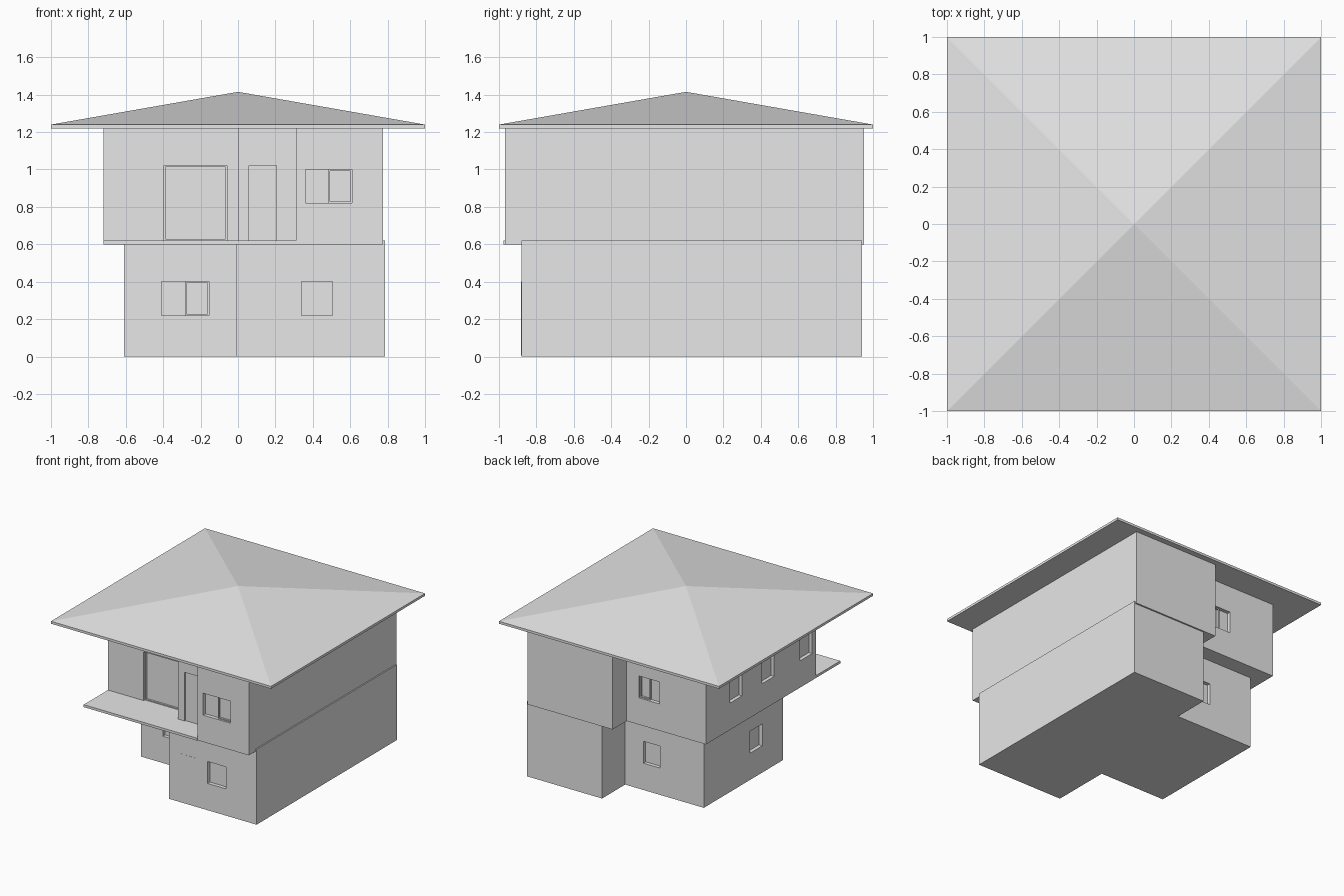
import bpy
import bmesh
from mathutils import Vector

old = bpy.data.objects.get("Cube")
if old:
    bpy.data.objects.remove(old, do_unlink=True)

# Single plain grey finish
grey = bpy.data.materials.new("plain_grey")
grey.use_nodes = True
colour = (0.8, 0.8, 0.8, 1)
grey.diffuse_color = colour
grey.node_tree.nodes["Principled BSDF"].inputs["Base Color"].default_value = colour


def finish(name, bm):
    bmesh.ops.recalc_face_normals(bm, faces=bm.faces)
    mesh = bpy.data.meshes.new(name)
    bm.to_mesh(mesh)
    bm.free()
    mesh.materials.append(grey)
    obj = bpy.data.objects.new(name, mesh)
    bpy.context.collection.objects.link(obj)
    return obj


def add_box(bm, lo, hi):
    made = bmesh.ops.create_cube(bm, size=1)["verts"]
    for v in made:
        v.co = Vector([(lo[i] + hi[i]) / 2 + v.co[i] * (hi[i] - lo[i]) for i in range(3)])


def prism(name, plan, bottom, top):
    """Extrude a floor plan outline upwards."""
    bm = bmesh.new()
    face = bm.faces.new([bm.verts.new((x, y, bottom)) for x, y in plan])
    up = bmesh.ops.extrude_face_region(bm, geom=[face])["geom"]
    if not face.is_valid or len(bm.faces) < len(plan) + 2:
        bm.faces.new([v for v in bm.verts if v not in up][:len(plan)])
    bmesh.ops.translate(bm, vec=(0, 0, top - bottom),
                        verts=[v for v in up if isinstance(v, bmesh.types.BMVert)])
    return finish(name, bm)


def wall_box(bm, side, wall, a, b, low, high, inner, outer):
    """Box on a wall; inner and outer are distances along its outward direction."""
    sign = 1 if side in ("back", "left") else -1
    if side == "left":
        sign = -1
    d = sorted((wall + sign * inner, wall + sign * outer))
    if side == "left":
        add_box(bm, (d[0], a, low), (d[1], b, high))
    else:
        add_box(bm, (a, d[0], low), (b, d[1], high))


def frame(bm, side, wall, a, b, low, high, w=0.008):
    """Four thin bars around a pane, set back in its opening."""
    depth = (-0.035, -0.015)
    for x in (a, b - w):
        wall_box(bm, side, wall, x, x + w, low, high, *depth)
    for z in (low, high - w):
        wall_box(bm, side, wall, a + w, b - w, z, z + w, *depth)


def fit_openings(storey, body, openings):
    """Cut recessed openings and fit their frames."""
    cuts, bars = bmesh.new(), bmesh.new()
    for side, wall, a, b, low, high, style in openings:
        depth = 0.01 if style == "door" else 0.03
        wall_box(cuts, side, wall, a, b, low, high, -depth, 0.02)
        if style == "full":
            frame(bars, side, wall, a, b, low, high)
        elif style == "sash":
            frame(bars, side, wall, (a + b) / 2, b, low, high)
    cutter = finish(storey + "_opening_cutter", cuts)
    cutter.hide_render = True
    cutter.hide_viewport = True
    cutter.display_type = "WIRE"
    mod = body.modifiers.new("openings", "BOOLEAN")
    mod.operation = "DIFFERENCE"
    mod.solver = "EXACT"
    mod.object = cutter
    finish(storey + "_window_frames", bars)


# Ground storey
ground = prism("ground_storey", [
    (-0.01, -0.88), (0.785, -0.88), (0.785, 0.94), (0.105, 0.94),
    (0.105, 0.64), (-0.61, 0.64), (-0.61, -0.39), (-0.01, -0.39)], 0, 0.619)
fit_openings("ground", ground, [
    ("front", -0.39, -0.41, -0.155, 0.22, 0.4, "sash"),
    ("front", -0.88, 0.34, 0.505, 0.22, 0.4, "plain"),
    ("back", 0.64, -0.21, -0.06, 0.22, 0.4, "plain"),
    ("left", -0.61, -0.12, 0.04, 0.22, 0.4, "plain")])

# Upper storey
upper = prism("upper_storey", [
    (-0.72, -0.66), (0, -0.66), (0, -0.78), (0.31, -0.78), (0.31, -0.967),
    (0.775, -0.967), (0.775, 0.953), (0, 0.953), (0, 0.77), (-0.72, 0.77)], 0.6, 1.225)
fit_openings("upper", upper, [
    ("front", -0.66, -0.395, -0.06, 0.62, 1.02, "full"),
    ("front", -0.78, 0.06, 0.205, 0.62, 1.02, "door"),
    ("front", -0.967, 0.36, 0.61, 0.82, 1.0, "sash"),
    ("back", 0.77, -0.30, -0.11, 0.82, 1.0, "sash")] + [
    ("left", -0.72, y, y + 0.157, 0.82, 1.0, "plain") for y in (-0.61, -0.117, 0.3)])

# Balcony slab
bm = bmesh.new()
add_box(bm, (-0.72, -0.975, 0.6), (0.31, -0.6, 0.62))
finish("balcony_slab", bm)

# Entrance door, nearly flush with the wall
bm = bmesh.new()
wall_box(bm, "front", -0.88, 0.07, 0.235, 0.005, 0.4, -0.005, 0.001)
finish("entrance_door", bm)

# Hipped roof with a thin square fascia
bm = bmesh.new()
add_box(bm, (-1, -1, 1.22), (1, 1, 1.24))
top = max(bm.faces, key=lambda f: f.calc_center_median().z)
hub = bmesh.ops.poke(bm, faces=[top])["verts"][0]
hub.co.z = 1.415
finish("hipped_roof", bm)
